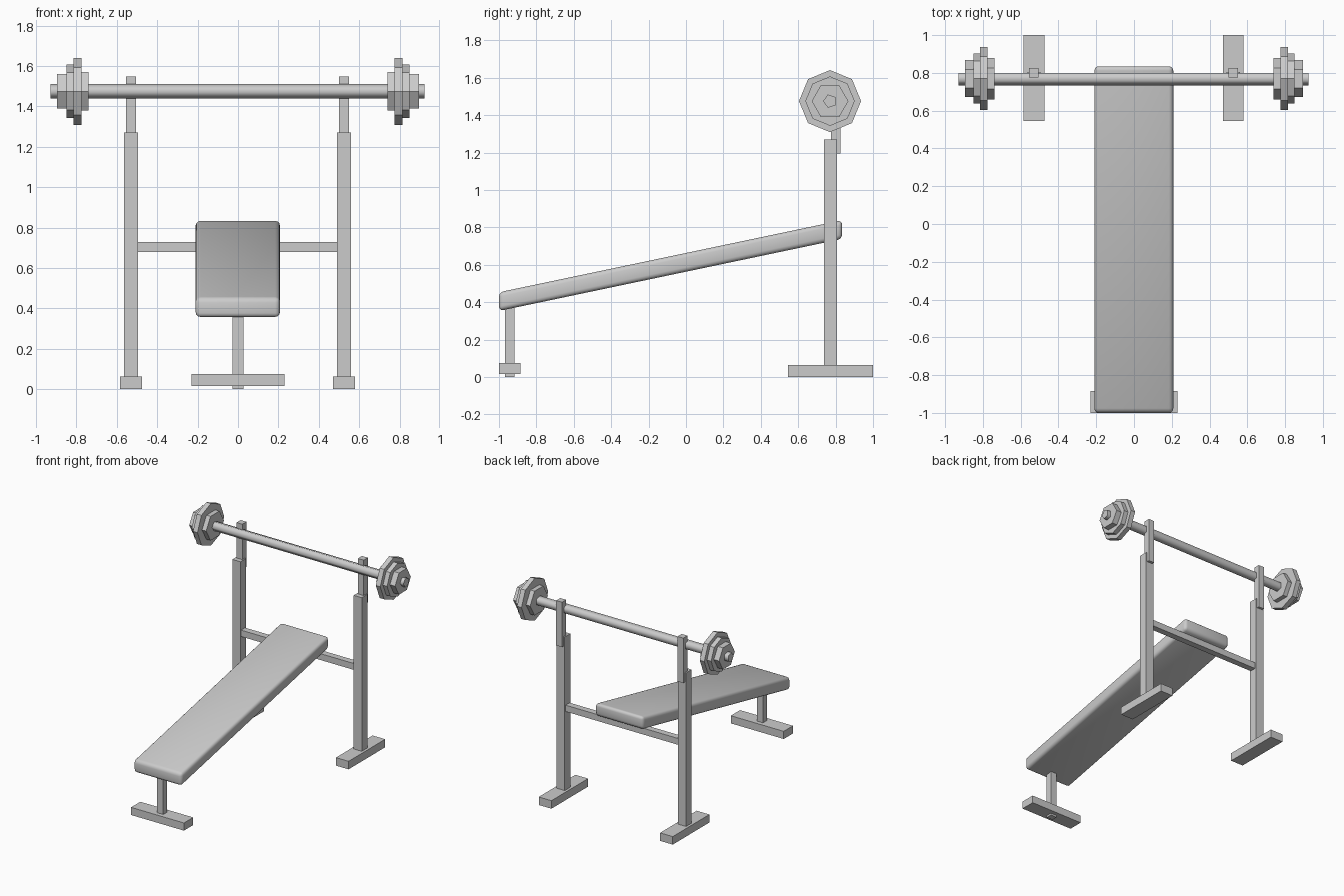
import bpy
import bmesh
from math import radians, pi, cos, sin

if "Cube" in bpy.data.objects:
    bpy.data.objects.remove(bpy.data.objects["Cube"], do_unlink=True)

# One plain grey for everything
GREY = (0.6, 0.6, 0.6, 1.0)
grey = bpy.data.materials.new("plain_grey")
grey.use_nodes = True
grey.diffuse_color = GREY
grey.node_tree.nodes["Principled BSDF"].inputs["Base Color"].default_value = GREY


def finish(name, bm, smooth=None):
    bmesh.ops.recalc_face_normals(bm, faces=bm.faces)
    mesh = bpy.data.meshes.new(name)
    bm.to_mesh(mesh)
    bm.free()
    mesh.materials.append(grey)
    obj = bpy.data.objects.new(name, mesh)
    bpy.context.collection.objects.link(obj)
    if smooth:
        bpy.ops.object.select_all(action="DESELECT")
        obj.select_set(True)
        bpy.context.view_layer.objects.active = obj
        bpy.ops.object.shade_smooth_by_angle(angle=radians(smooth))


def box_mesh(x, y, z):
    """Box between (min, max) pairs on each axis."""
    bm = bmesh.new()
    bmesh.ops.create_cube(bm, size=1)
    for v in bm.verts:
        for i, (lo, hi) in enumerate((x, y, z)):
            v.co[i] = lo if v.co[i] < 0 else hi
    return bm


def box(name, x, y, z):
    finish(name, box_mesh(x, y, z))


def prism(name, sides, radius, x0, x1, turn=0.0, smooth=None):
    """Regular prism along x, centred on the bar axis."""
    bm = bmesh.new()
    angles = [turn + 2 * pi * i / sides for i in range(sides)]
    start, end = ([bm.verts.new((x, BAR_Y + radius * cos(a), BAR_Z + radius * sin(a)))
                   for a in angles] for x in (x0, x1))
    bm.faces.new(start)
    bm.faces.new(end)
    for i in range(sides):
        j = (i + 1) % sides
        bm.faces.new((start[i], start[j], end[j], end[i]))
    finish(name, bm, smooth)


BAR_Y, BAR_Z = 0.77, 1.475

# Sloping padded bench with rounded edges and upright ends
pad = box_mesh((-0.21, 0.208), (-1.0, 0.835), (-0.05, 0.05))
bmesh.ops.bevel(pad, geom=pad.edges[:], offset=0.024, segments=3,
                profile=0.5, affect="EDGES")
for v in pad.verts:
    v.co.z += 0.613 + 0.21 * v.co.y
finish("bench_pad", pad, 50)

# Front support
box("front_leg", (-0.027, 0.027), (-0.967, -0.918), (0, 0.4))
box("front_foot", (-0.23, 0.23), (-1.0, -0.885), (0.015, 0.075))

# Rear uprights with their feet and sliding bar holders
for side, cx in (("right", -0.53), ("left", 0.525)):
    box(side + "_foot", (cx - 0.055, cx + 0.055), (0.545, 1.0), (0, 0.063))
    box(side + "_post", (cx - 0.035, cx + 0.035), (0.737, 0.806), (0.05, 1.27))
    box(side + "_bar_holder", (cx - 0.025, cx + 0.025), (0.775, 0.826), (1.195, 1.548))
box("cross_beam", (-0.5, 0.495), (0.745, 0.795), (0.68, 0.73))

# Barbell
prism("bar", 5, 0.037, -0.928, 0.924, pi, 80)
for side, s in (("right", -1), ("left", 1)):
    prism(side + "_outer_collar", 6, 0.098, s * 0.895, s * 0.85)
    prism(side + "_outer_plate", 8, 0.132, s * 0.85, s * 0.814)
    prism(side + "_large_plate", 8, 0.166, s * 0.814, s * 0.775)
    prism(side + "_inner_collar", 6, 0.11, s * 0.775, s * 0.739)
